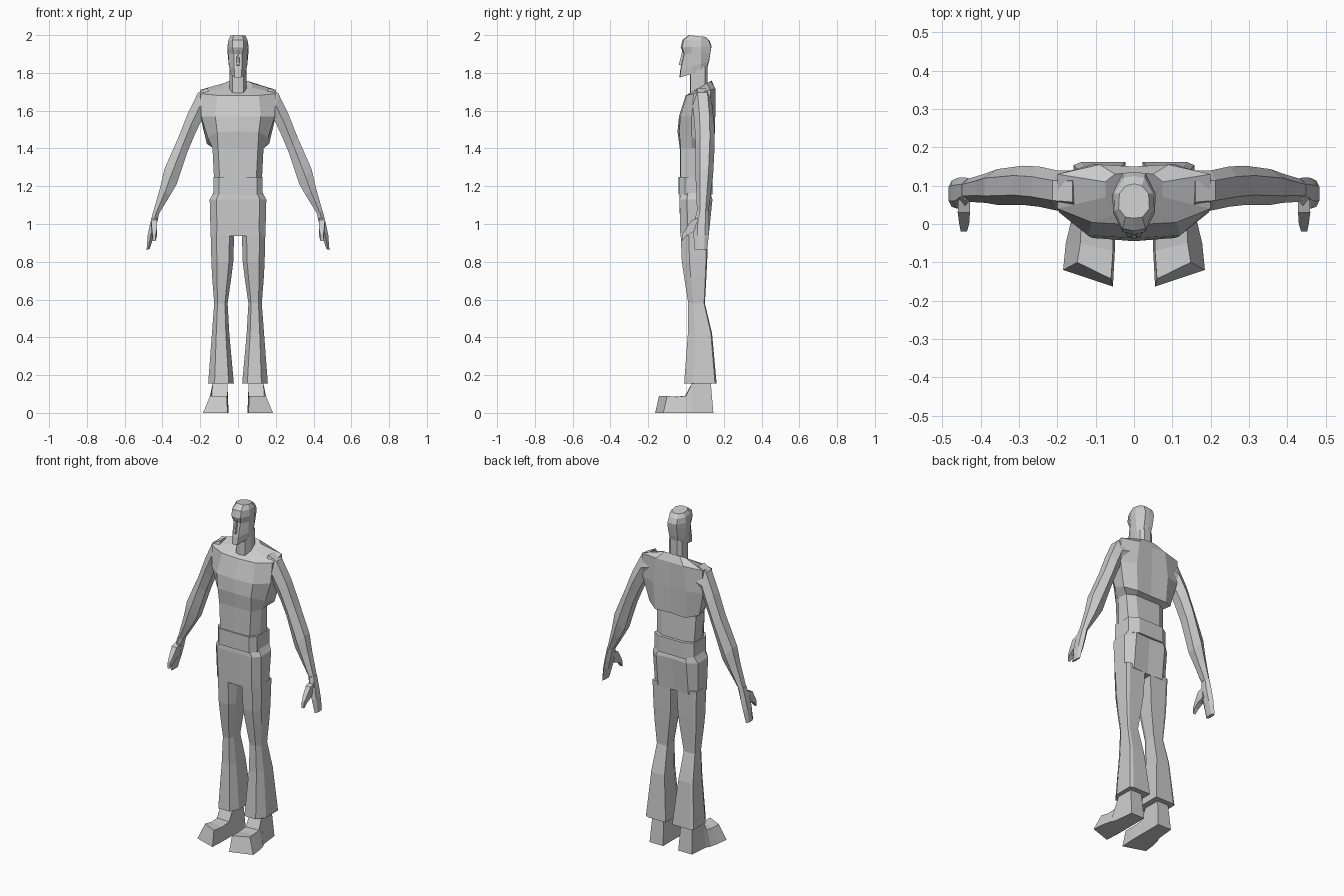
import bpy, bmesh

grey = bpy.data.materials.new("plain_grey")
grey.diffuse_color = (0.6, 0.6, 0.6, 1)


def loft(name, rings, mirror=False):
    """Skin a closed solid through rings of equal point count."""
    bm = bmesh.new()
    loops = [[bm.verts.new(p) for p in ring] for ring in rings]
    n = len(loops[0])
    for a, b in zip(loops, loops[1:]):
        for i in range(n):
            j = (i + 1) % n
            bm.faces.new((a[i], a[j], b[j], b[i]))
    bm.faces.new(loops[0][::-1])
    bm.faces.new(loops[-1])
    bmesh.ops.recalc_face_normals(bm, faces=bm.faces)
    mesh = bpy.data.meshes.new(name)
    bm.to_mesh(mesh)
    bm.free()
    mesh.materials.append(grey)
    ob = bpy.data.objects.new(name, mesh)
    bpy.context.collection.objects.link(ob)
    if mirror:
        ob.modifiers.new("mirror", 'MIRROR').use_mirror_merge = False
    return ob


def body(zf, zb, *half):
    """Symmetric ring from a front-to-back half outline, tilted from zf to zb."""
    yf, yb = half[0][1], half[-1][1]
    pts = [(x, y, zf + (zb - zf) * (y - yf) / (yb - yf)) for x, y in half]
    return pts + [(-x, y, z) for x, y, z in pts[-2:0:-1]]


def limb(xi, zi, xo, zo, yf, yb):
    """Six-sided arm section between an inner and an outer edge."""
    d = yb - yf
    xm, zm = (xi + xo) / 2, (zi + zo) / 2
    a, b = yf + 0.25 * d, yf + 0.75 * d
    return [(xm, yf, zm), (xo, a, zo), (xo, b, zo),
            (xm, yb, zm), (xi, b, zi), (xi, a, zi)]


def leg(z, xi, xo, yf, yb):
    """Trouser leg section: flat back, chamfered front."""
    w, d = xo - xi, yb - yf
    return [(xi + 0.2 * w, yf, z), (xi + 0.75 * w, yf, z), (xo, yf + 0.3 * d, z),
            (xo, yb - 0.05 * d, z), (xo - 0.15 * w, yb, z), (xi, yb, z),
            (xi, yf + 0.3 * d, z)]


# Torso with overhanging chest and back
loft("torso", [
    body(1.20, 1.20, (0, -.033), (.095, -.03), (.125, .02), (.12, .10), (.07, .125), (0, .125)),
    body(1.40, 1.40, (0, -.033), (.105, -.028), (.135, .03), (.13, .09), (.08, .115), (0, .115)),
    body(1.49, 1.41, (0, -.045), (.11, -.036), (.16, .03), (.165, .11), (.10, .15), (0, .145)),
    body(1.57, 1.57, (0, -.037), (.12, -.03), (.195, .03), (.20, .125), (.11, .155), (0, .15)),
    body(1.68, 1.715, (0, -.002), (.11, .004), (.20, .04), (.20, .13), (.09, .155), (0, .15)),
    body(1.69, 1.76, (0, .015), (.05, .025), (.075, .07), (.075, .11), (.05, .13), (0, .135)),
])

# Belt and hips
belt = [(0, -.04), (.10, -.038), (.13, -.005), (.13, .11), (.08, .14), (0, .14)]
loft("belt", [body(1.155, 1.155, *belt), body(1.25, 1.25, *belt)])
loft("hips", [
    body(.937, .937, (0, -.03), (.11, -.03), (.145, .01), (.142, .09), (.10, .12), (0, .115)),
    body(1.13, 1.13, (0, -.035), (.115, -.034), (.15, .005), (.15, .10), (.10, .14), (0, .13)),
    body(1.165, 1.165, (0, -.032), (.10, -.03), (.13, .01), (.13, .11), (.09, .13), (0, .125)),
])

# Flared trouser legs
loft("trouser_leg", [leg(*r) for r in (
    (.96, .02, .145, -.029, .117), (.80, .025, .141, -.022, .112),
    (.72, .035, .137, -.01, .108), (.58, .055, .126, .012, .10),
    (.42, .046, .138, .01, .138), (.155, .022, .158, -.01, .162))], True)


def shoe(yi, yo, xi, xo, ti, to, zt, dy=0.0):
    """Four-sided shoe section: bottom edge, then narrower top edge."""
    return [(xi, yi, 0), (xo, yo, 0), (to, yo + dy, zt), (ti, yi + dy, zt)]


# Shoes with splayed toes
loft("shoe", [shoe(*r) for r in (
    (-.163, -.12, .055, .185, .06, .148, .09, .02),
    (-.07, -.05, .05, .178, .055, .14, .085),
    (-.005, .0, .05, .166, .055, .138, .09),
    (.03, .03, .05, .152, .056, .135, .155),
    (.145, .145, .05, .14, .058, .13, .17, -.015))], True)

# Arms, hands and thumbs
loft("arm", [limb(*r) for r in (
    (.13, 1.56, .16, 1.72, .03, .14), (.19, 1.555, .212, 1.695, .035, .14),
    (.228, 1.475, .268, 1.58, .045, .15), (.268, 1.38, .315, 1.46, .05, .152),
    (.325, 1.21, .39, 1.29, .05, .143), (.36, 1.15, .413, 1.19, .055, .132),
    (.415, 1.06, .45, 1.06, .058, .118))], True)
loft("hand", [limb(*r) for r in (
    (.415, 1.065, .45, 1.065, .056, .12), (.432, .99, .468, .99, .04, .122),
    (.445, .94, .478, .94, .04, .12), (.468, .867, .484, .863, .045, .113))], True)


def thumb(y, x0, x1, z0, z1):
    return [(x0, y, z0), (x1, y, z0), (x1, y, z1), (x0, y, z1)]


loft("thumb", [thumb(.07, .428, .458, .97, 1.035), thumb(.03, .428, .46, .955, 1.02),
               thumb(.0, .43, .456, .935, .975), thumb(-.02, .436, .452, .91, .945)], True)

# Neck, head and nose
neck = [(0, .02), (.03, .025), (.045, .06), (.042, .10), (.022, .115), (0, .115)]
loft("neck", [body(1.67, 1.72, *neck), body(1.80, 1.84, *neck)])
loft("head", [
    body(1.775, 1.82, (0, -.035), (.018, -.032), (.04, .03), (.043, .08), (.025, .108), (0, .112)),
    body(1.82, 1.86, (0, -.03), (.02, -.026), (.048, .03), (.05, .08), (.028, .12), (0, .122)),
    body(1.90, 1.91, (0, -.012), (.022, -.01), (.051, .03), (.055, .08), (.03, .13), (0, .13)),
    body(1.935, 1.94, (0, -.028), (.03, -.02), (.055, .03), (.056, .08), (.03, .133), (0, .135)),
    body(1.975, 1.97, (0, -.018), (.03, -.012), (.05, .035), (.051, .08), (.028, .12), (0, .125)),
    body(2.0, 1.99, (0, .015), (.022, .018), (.04, .04), (.038, .08), (.02, .10), (0, .105)),
])
loft("nose", [
    [(-.011, .0, 1.835), (.011, .0, 1.835), (.007, -.038, 1.842), (-.007, -.038, 1.842)],
    [(-.006, .0, 1.92), (.006, .0, 1.92), (.004, -.02, 1.915), (-.004, -.02, 1.915)],
])
